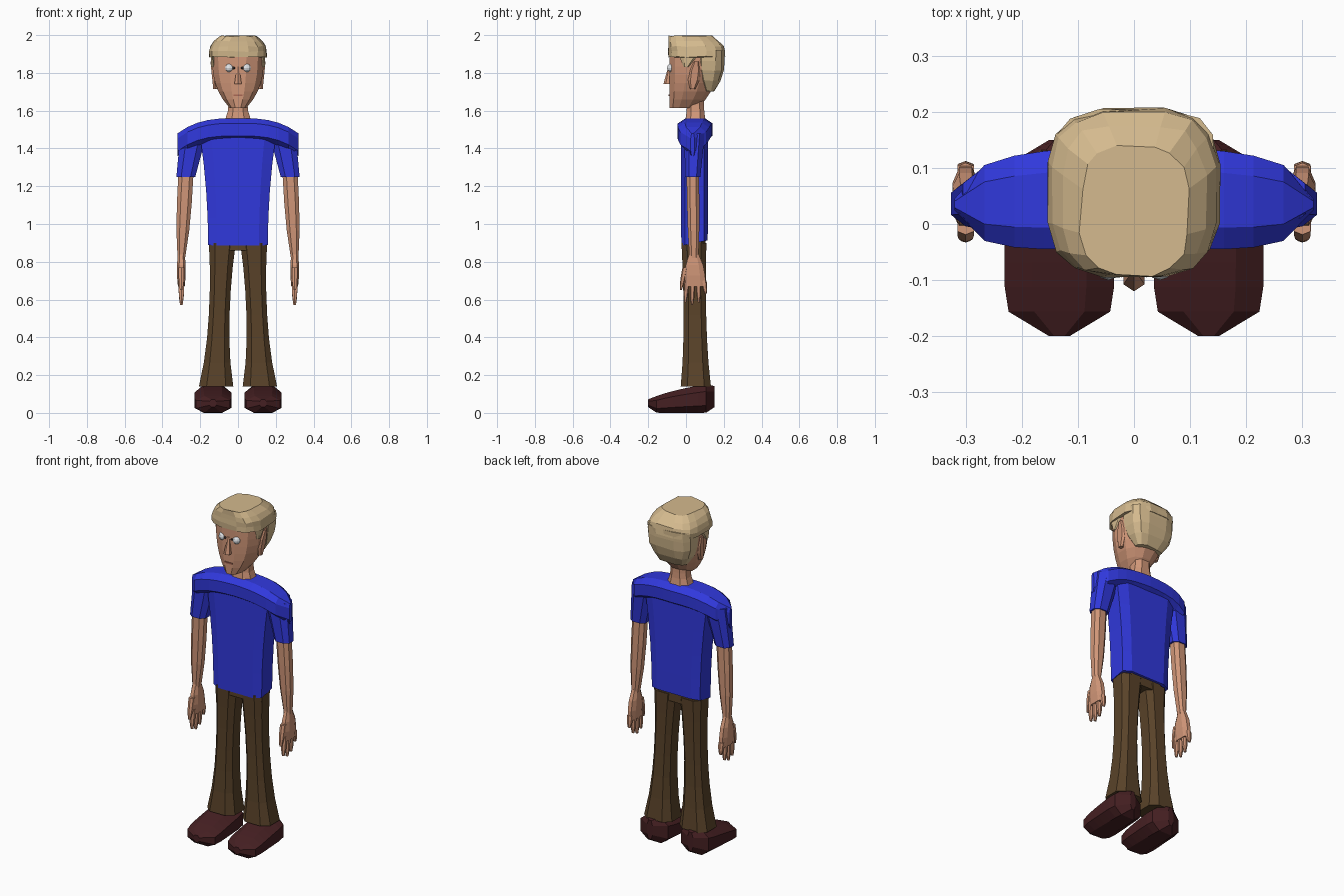
import bpy, bmesh, math, random
from mathutils import Vector

random.seed(4)
if "Cube" in bpy.data.objects:
    bpy.data.objects.remove(bpy.data.objects["Cube"], do_unlink=True)


def material(name, *rgb):
    mat = bpy.data.materials.new(name)
    mat.use_nodes = True
    mat.diffuse_color = (*rgb, 1)
    mat.node_tree.nodes["Principled BSDF"].inputs["Base Color"].default_value = (*rgb, 1)
    return mat


SKIN = material("skin", 0.64, 0.31, 0.19)
HAIR = material("blond hair", 0.66, 0.49, 0.27)
SHIRT = material("blue cloth", 0.03, 0.04, 0.72)
PANTS = material("brown cloth", 0.1, 0.055, 0.022)
SHOE = material("dark red leather", 0.06, 0.014, 0.016)
WHITE = material("eye white", 0.75, 0.77, 0.8)
DARK = material("dark pupil", 0.03, 0.02, 0.02)
LIP = material("lip", 0.4, 0.14, 0.09)


# Rules for how a part's size or centre changes from its start to its end
def taper(first, last, power=1):
    return lambda t: first + (last - first) * t ** power


def ease(first, last):
    return lambda t: last - (last - first) * (1 - t) ** 3


def swell(ends, extra):
    return lambda t: ends + extra * math.sin(math.pi * t)


def flare(middle, cuff, hip):
    return lambda t: middle + cuff * (1 - t) ** 4 + hip * t ** 4


def line(start, end):
    return lambda t: Vector(start).lerp(Vector(end), t)


def flat_front(front, low, high, depth):
    return lambda t: Vector((0, front + depth(t), low + (high - low) * t))


def from_middle(t):
    return abs(2 * t - 1)


def value(rule, t):
    return rule(t) if callable(rule) else rule


def finish(name, bm, mat):
    bmesh.ops.recalc_face_normals(bm, faces=bm.faces[:])
    mesh = bpy.data.meshes.new(name)
    bm.to_mesh(mesh)
    bm.free()
    mesh.materials.append(mat)
    obj = bpy.data.objects.new(name, mesh)
    bpy.context.collection.objects.link(obj)
    return obj


def form(name, mat, path, width, depth, steps=3, sides=8, square=2.5,
         axis="z", side=1, jitter=0):
    """Sweep a rounded box along a path; width and depth are half sizes."""
    def rounded(wave):
        points = [wave(math.tau * (i + 0.5) / sides) for i in range(sides)]
        points = [math.copysign(abs(p) ** (2 / square), p) for p in points]
        return [p / max(points) for p in points]

    outline = list(zip(rounded(math.cos), rounded(math.sin)))
    bm = bmesh.new()
    loops = []
    for step in range(steps + 1):
        t = step / steps
        loop = []
        for u, v in outline:
            a, b = u * value(width, t), v * value(depth, t)
            offset = {"x": (0, a, b), "y": (a, 0, b), "z": (a, b, 0)}[axis]
            co = path(t) + Vector(offset)
            co += Vector([random.uniform(-jitter, jitter) for _ in co])
            co.x *= side
            loop.append(bm.verts.new(co))
        loops.append(loop)
    for low, high in zip(loops, loops[1:]):
        for i in range(sides):
            bm.faces.new((low[i - 1], low[i], high[i], high[i - 1]))
    bm.faces.new(loops[0])
    bm.faces.new(loops[-1])
    return finish(name, bm, mat)


def ball(name, mat, center, radius):
    bm = bmesh.new()
    bmesh.ops.create_uvsphere(bm, u_segments=10, v_segments=6, radius=radius)
    bmesh.ops.translate(bm, verts=bm.verts, vec=center)
    finish(name, bm, mat)


# Shirt body, with a hem that rises towards the back
torso = form("shirt_body", SHIRT, line((0, 0.045, 0.89), (0, 0.045, 1.46)),
             width=taper(0.158, 0.2, 2), depth=taper(0.07, 0.072), steps=4, square=5)
for vert in torso.data.vertices:
    if vert.co.z < 0.9:
        vert.co.z += vert.co.y / 5


# Yoke running from shoulder to shoulder
def yoke_path(t):
    s = from_middle(t)
    return Vector((0.64 * (t - 0.5), 0.05 - 0.015 * s, 1.5 - 0.08 * s ** 3))


def yoke_depth(t):
    return 0.01 + 0.08 * math.sqrt(1 - from_middle(t) ** 4)


form("shirt_yoke", SHIRT, yoke_path, width=yoke_depth, depth=0.06,
     steps=12, square=3, axis="x")

# Neck and hips
form("neck", SKIN, line((0, 0.05, 1.53), (0, 0.05, 1.66)),
     width=ease(0.085, 0.05), depth=ease(0.06, 0.045), steps=4)
form("trouser_hips", PANTS, line((0, 0.042, 0.86), (0, 0.042, 0.95)),
     width=0.15, depth=0.062, steps=1, square=4)


# Shoe rules: rounded toe and heel, rising instep, flat sole
def shoe_width(t):
    return 0.018 + 0.08 * math.sqrt(1 - from_middle(t) ** 6)


def shoe_height(t):
    return (0.03 + 0.05 * t ** 0.6) * (1 - 0.3 * from_middle(t) ** 12)


def shoe_path(t):
    lift = 0.03 * from_middle(t) ** 12
    return Vector((0.133, 0.35 * t - 0.2, shoe_height(t) + lift))


for side, label in ((1, "left_"), (-1, "right_")):
    # Arm
    form(label + "sleeve", SHIRT, line((0.276, 0.036, 1.25), (0.235, 0.045, 1.48)),
         width=taper(0.05, 0.07), depth=taper(0.04, 0.055), side=side)
    form(label + "forearm", SKIN, line((0.3, 0.042, 0.82), (0.276, 0.036, 1.26)),
         width=ease(0.02, 0.04), depth=ease(0.024, 0.033), side=side)

    # Hand with four fingers and a thumb
    form(label + "palm", SKIN, line((0.3, 0.05, 0.67), (0.3, 0.042, 0.84)),
         width=swell(0.018, 0.006), depth=taper(0.055, 0.025, 3), side=side)
    for i, finger in enumerate(("index", "middle", "ring", "little")):
        root = 0.005 + 0.03 * i
        tip = Vector((0.3, 1.2 * root - 0.01, 0.57 + 0.015 * (i - 1) ** 2))
        form(label + finger + "_finger", SKIN, line(tip, (0.3, root, 0.7)),
             width=ease(0.007, 0.015), depth=ease(0.005, 0.014), sides=6, side=side)
    form(label + "thumb", SKIN, line((0.3, -0.028, 0.65), (0.3, -0.005, 0.77)),
         width=ease(0.007, 0.015), depth=ease(0.005, 0.014), sides=6, side=side)

    # Flared trouser leg and shoe
    form(label + "trouser_leg", PANTS, line((0.116, 0.052, 0.14), (0.083, 0.042, 0.9)),
         width=flare(0.051, 0.04, 0.02), depth=flare(0.058, 0.022, 0.008),
         steps=6, square=3, side=side)
    form(label + "shoe", SHOE, shoe_path, width=shoe_width, depth=shoe_height,
         steps=8, axis="y", side=side)

    # Ear, sideburn and eye
    form(label + "ear", SKIN, line((0.12, 0.035, 1.715), (0.135, 0.055, 1.86)),
         width=0.011, depth=swell(0.014, 0.02), sides=6, side=side)
    form(label + "sideburn", HAIR, line((0.132, 0, 1.83), (0.135, 0.02, 1.9)),
         width=0.01, depth=taper(0.012, 0.06), sides=6, side=side)
    ball(label + "eye", WHITE, (side * 0.046, -0.077, 1.826), radius=0.023)
    ball(label + "pupil", DARK, (side * 0.022, -0.088, 1.826), radius=0.007)

# Head, tapering to the chin
head_depth = ease(0.075, 0.13)
form("head", SKIN, flat_front(-0.088, 1.615, 1.92, head_depth),
     width=ease(0.045, 0.138), depth=head_depth, steps=7, sides=12, square=2.3)
form("nose", SKIN, line((0, -0.09, 1.74), (0, -0.085, 1.835)),
     width=taper(0.019, 0.006), depth=taper(0.03, 0.008), steps=2, sides=6)
form("mouth", LIP, line((0, -0.089, 1.677), (0, -0.089, 1.686)),
     width=0.024, depth=0.004, steps=1, sides=6)

# Tousled hair: a cap with a fringe, and the fuller back
cap_depth = taper(0.148, 0.115, 3)
form("hair_cap", HAIR, flat_front(-0.092, 1.885, 1.996, cap_depth),
     width=taper(0.152, 0.095, 3), depth=cap_depth,
     steps=4, sides=16, square=3.2, jitter=0.004)
form("hair_back", HAIR, line((0, 0.12, 1.705), (0, 0.12, 1.92)),
     width=ease(0.085, 0.14), depth=ease(0.03, 0.085),
     steps=4, sides=12, square=3.2, jitter=0.004)
